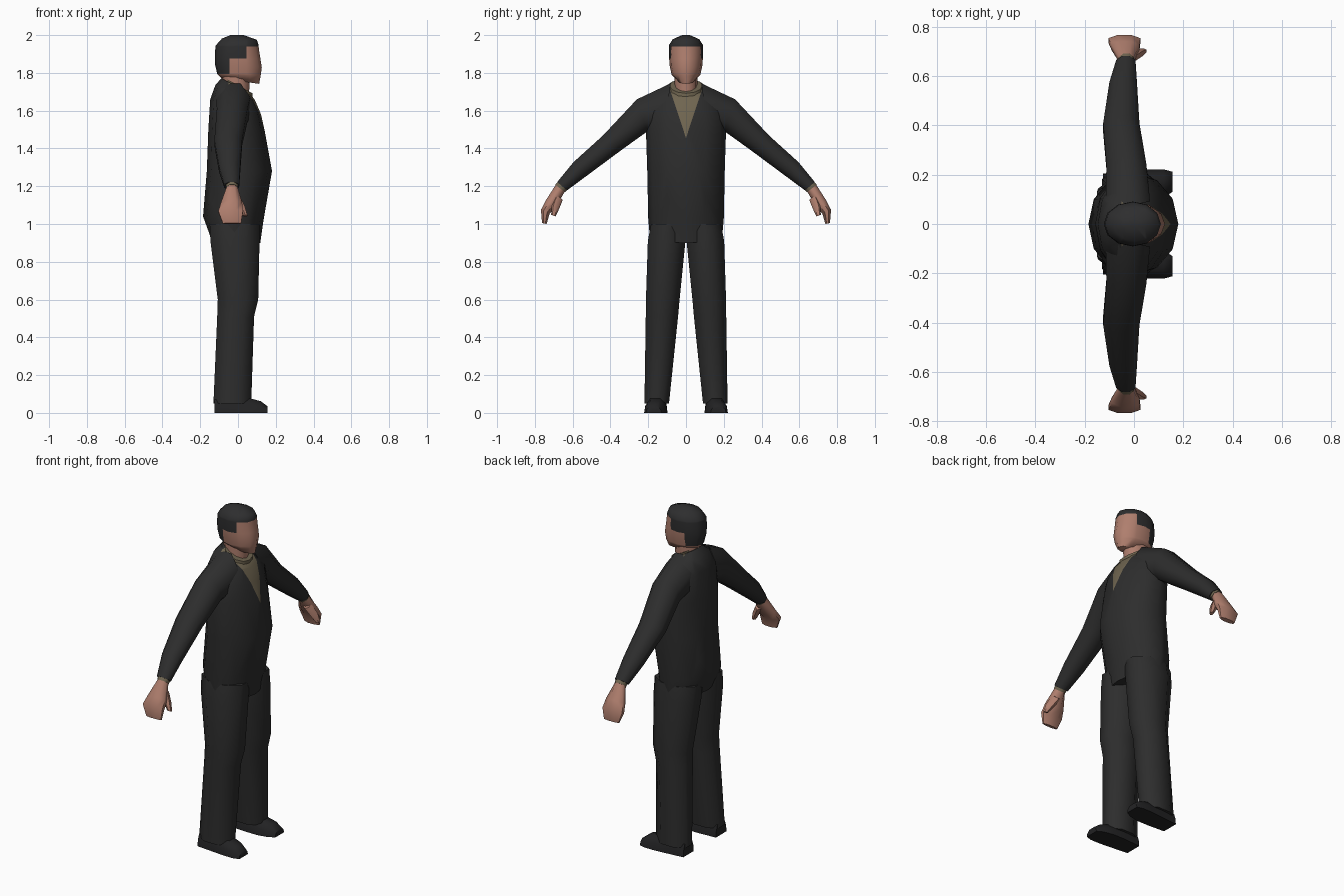
import bpy, bmesh, math
from mathutils import Vector as V

if "Cube" in bpy.data.objects:
    bpy.data.objects.remove(bpy.data.objects["Cube"])


def material(name, rgb):
    m = bpy.data.materials.new(name)
    m.diffuse_color = (*rgb, 1)
    m.use_nodes = True
    m.node_tree.nodes["Principled BSDF"].inputs["Base Color"].default_value = m.diffuse_color
    return m


SUIT = material("black cloth", (0.026, 0.026, 0.026))
SKIN = material("skin", (0.43, 0.21, 0.155))
TAN = material("tan shirt", (0.16, 0.13, 0.08))
HAIR = material("dark hair", (0.027, 0.027, 0.028))
SHOE = material("shoe leather", (0.016, 0.016, 0.017))


def ring(c, u, v, n, flat):
    """Closed section; flat=True turns it so flat sides fill the box."""
    off, s = (0.5, 1 / math.cos(math.pi / n)) if flat else (0, 1)
    return [V(c) + V(u) * (s * math.cos((k + off) * math.tau / n))
            + V(v) * (s * math.sin((k + off) * math.tau / n)) for k in range(n)]


def level(xb, xf, y0, y1, zb, zf, n=12, flat=False):
    """Horizontal section, tilted from zb at the back to zf at the front."""
    return ring(((xb + xf) / 2, (y0 + y1) / 2, (zb + zf) / 2),
                ((xf - xb) / 2, 0, (zf - zb) / 2), (0, (y1 - y0) / 2, 0), n, flat)


def limb(top, bot, xb, xf, n=8):
    """Section across a limb, from its top and bottom points in y, z."""
    t, b = V((0, *top)), V((0, *bot))
    return ring((t + b) / 2 + V(((xb + xf) / 2, 0, 0)), ((xf - xb) / 2, 0, 0), (t - b) / 2, n, True)


def loft(name, rings, mats, mirror=False, cuts=(), rule=None, angle=55):
    bm = bmesh.new()
    rows = [[bm.verts.new(p) for p in r] for r in rings]
    n = len(rows[0])
    for a, b in zip(rows, rows[1:]):
        for k in range(n):
            bm.faces.new((a[k], a[(k + 1) % n], b[(k + 1) % n], b[k]))
    bm.faces.new(rows[0])
    bm.faces.new(rows[-1])
    bmesh.ops.recalc_face_normals(bm, faces=bm.faces)
    for co, no in cuts:
        bmesh.ops.bisect_plane(bm, geom=bm.verts[:] + bm.edges[:] + bm.faces[:],
                               plane_co=co, plane_no=no, dist=1e-5)
    if rule:
        for f in bm.faces:
            f.material_index = rule(f.calc_center_median())
    me = bpy.data.meshes.new(name)
    bm.to_mesh(me)
    bm.free()
    for m in mats:
        me.materials.append(m)
    ob = bpy.data.objects.new(name, me)
    bpy.context.collection.objects.link(ob)
    if mirror:
        md = ob.modifiers.new("mirror", 'MIRROR')
        md.use_axis = (False, True, False)
    bpy.ops.object.select_all(action='DESELECT')
    bpy.context.view_layer.objects.active = ob
    ob.select_set(True)
    bpy.ops.object.shade_smooth_by_angle(angle=math.radians(angle))
    return ob


# Torso with a V of shirt showing at the chest
def shirt(c):
    return 1 if c.x > -0.05 and abs(c.y) < (c.z - 1.455) * 0.33 else 0


sections = [(-.145, .118, .19, .93, .90), (-.185, .135, .2, 1.04, 1.02), (-.165, .18, .205, 1.28, 1.28),
            (-.157, .142, .212, 1.5, 1.49), (-.147, .122, .2, 1.66, 1.58),
            (-.12, .09, .15, 1.735, 1.655), (-.088, .065, .088, 1.772, 1.69)]
loft("torso", [level(b, f, -w, w, zb, zf) for b, f, w, zb, zf in sections], [SUIT, TAN],
     cuts=[((0, 0, 1.455), (0, 1, -.33)), ((0, 0, 1.455), (0, 1, .33)), ((-.05, 0, 0), (1, 0, 0))],
     rule=shirt)

# Shirt collar, low at the throat
loft("collar", [level(-.06, .076, -.092, .092, 1.71, 1.645),
                level(-.068, .076, -.086, .086, 1.772, 1.692)], [TAN])

# Trouser legs
legs = [(-.15, .115, .003, .185, 1.0), (-.146, .114, .003, .202, .91), (-.107, .107, .034, .212, .6),
        (-.11, .085, .042, .213, .51), (-.13, .07, .09, .22, .05)]
loft("trouser_leg", [level(b, f, y0, y1, z, z, 8, True) for b, f, y0, y1, z in legs], [SUIT], mirror=True)


# Shoes, lofted from heel to toe
def shoe_section(x, y0, y1, h, pinch):
    m = (y1 - y0) * pinch
    return [V((x, y0, 0)), V((x, y1, 0)), V((x, y1 - m * .2, h * .5)),
            V((x, y1 - m, h)), V((x, y0 + m, h)), V((x, y0 + m * .2, h * .5))]


loft("shoe", [shoe_section(-.125, .105, .205, .07, .15), shoe_section(-.02, .098, .215, .09, .2),
              shoe_section(.06, .098, .222, .078, .28), shoe_section(.12, .11, .222, .062, .28),
              shoe_section(.157, .13, .212, .035, .25)], [SHOE], mirror=True)

# Sleeves
loft("sleeve", [limb((.08, 1.745), (.12, 1.5), -.115, .065), limb((.26, 1.66), (.205, 1.49), -.112, .05),
                limb((.44, 1.468), (.34, 1.393), -.125, .022), limb((.595, 1.328), (.53, 1.252), -.1, .012),
                limb((.682, 1.222), (.63, 1.178), -.072, .006)], [SUIT], mirror=True)

# Shirt cuffs
loft("cuff", [limb((.675, 1.228), (.625, 1.186), -.066, .002),
              limb((.692, 1.208), (.64, 1.168), -.062, 0)], [TAN], mirror=True)

# Hands and thumbs
loft("hand", [limb((.685, 1.215), (.64, 1.175), -.058, -.004), limb((.742, 1.125), (.688, 1.092), -.09, .022),
              limb((.768, 1.075), (.722, 1.055), -.104, .026),
              limb((.762, 1.005), (.738, 1.0), -.08, .016)], [SKIN], mirror=True)
loft("thumb", [limb((.69, 1.16), (.655, 1.13), -.035, .006, 6), limb((.71, 1.1), (.675, 1.08), -.005, .036, 6),
               limb((.712, 1.048), (.692, 1.04), .026, .05, 6)], [SKIN], mirror=True)

# Neck
loft("neck", [level(-.075, .055, -.06, .06, 1.68, 1.64), level(-.09, .065, -.06, .06, 1.8, 1.8)], [SKIN])


# Head, with hair chosen by a stepped hairline
def hair(c):
    line = 1.795 if c.x < -.045 else 1.875 if c.x < .045 else 1.94
    return 1 if c.z > line else 0


heads = [(-.085, .112, .042, 1.77, 1.742), (-.11, .12, .076, 1.795, 1.785), (-.123, .126, .087, 1.85, 1.83),
         (-.123, .113, .091, 1.9, 1.91), (-.118, .108, .09, 1.945, 1.95),
         (-.085, .1, .07, 1.982, 1.975), (-.04, .03, .02, 2.0, 2.0)]
loft("head", [level(b, f, -w, w, zb, zf) for b, f, w, zb, zf in heads], [SKIN, HAIR],
     cuts=[((-.045, 0, 0), (1, 0, 0)), ((.045, 0, 0), (1, 0, 0)), ((0, 0, 1.795), (0, 0, 1)),
           ((0, 0, 1.875), (0, 0, 1)), ((0, 0, 1.94), (0, 0, 1))], rule=hair)
